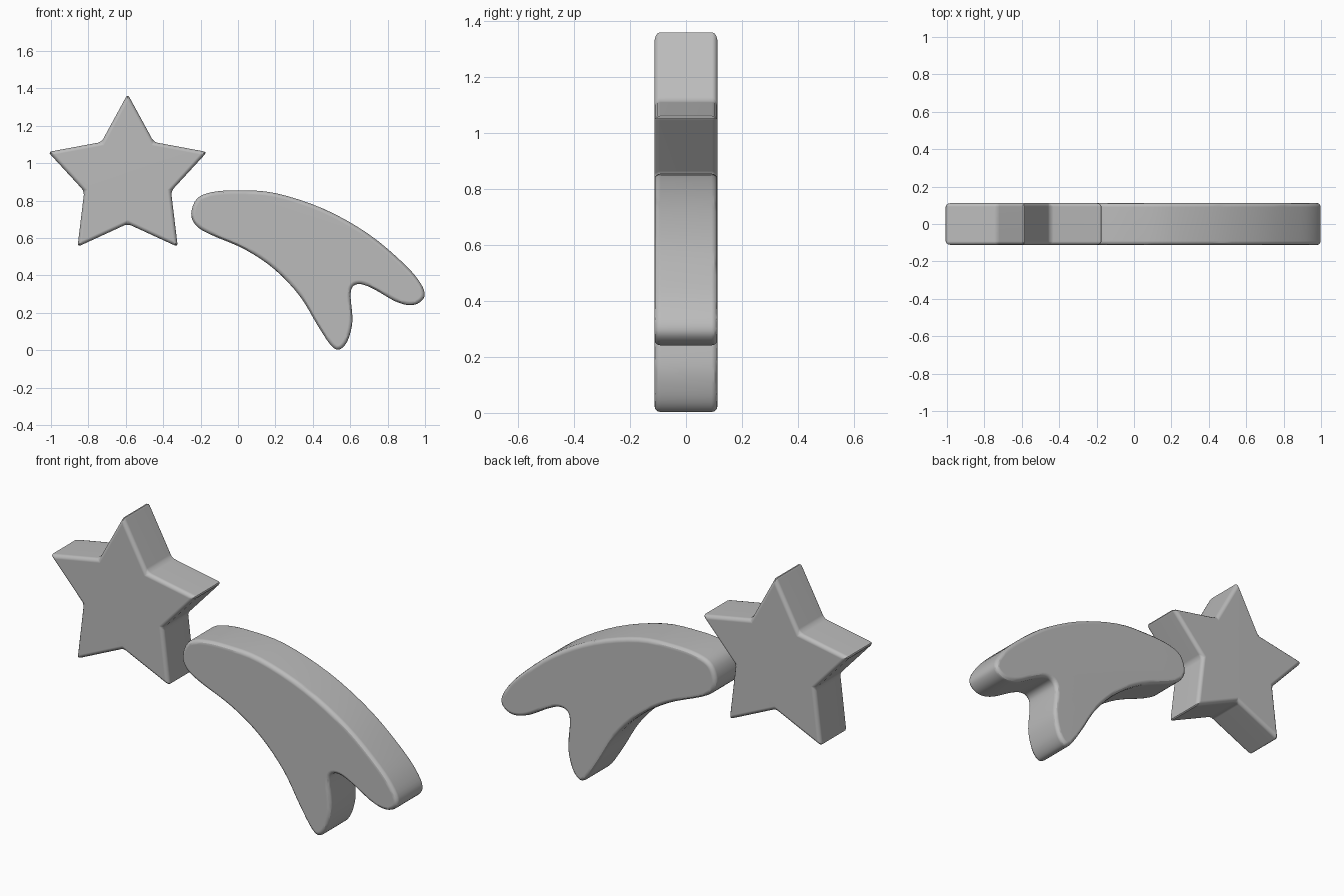
import bpy
import bmesh
from mathutils import Vector

HALF_DEPTH = 0.113
SAMPLES = 4

default_cube = bpy.data.objects.get("Cube")
if default_cube:
    bpy.data.objects.remove(default_cube, do_unlink=True)

grey = bpy.data.materials.new("plain grey")
grey.use_nodes = True
colour = (0.5, 0.5, 0.5, 1.0)
grey.diffuse_color = colour
grey.node_tree.nodes["Principled BSDF"].inputs["Base Color"].default_value = colour


def smooth_loop(points):
    """Closed smooth curve running through every point."""
    pts = [Vector(p) for p in points]
    count = len(pts)
    result = []
    for i in range(count):
        a, b, c, d = (pts[(i + k) % count] for k in (-1, 0, 1, 2))
        for s in range(SAMPLES):
            t = s / SAMPLES
            tangent_in, tangent_out = (c - a) / 2, (d - b) / 2
            result.append(b * (2 * t**3 - 3 * t**2 + 1) + tangent_in * (t**3 - 2 * t**2 + t)
                          + c * (3 * t**2 - 2 * t**3) + tangent_out * (t**3 - t**2))
    return result


def slab(name, outline, bevel, round_corners):
    """Extrude an outline in x and z through the depth and round its rims."""
    bm = bmesh.new()
    front = bm.faces.new([bm.verts.new((x, -HALF_DEPTH, z)) for x, z in outline])
    extruded = bmesh.ops.extrude_face_region(bm, geom=[front], use_keep_orig=True)
    moved = [g for g in extruded["geom"] if isinstance(g, bmesh.types.BMVert)]
    bmesh.ops.translate(bm, verts=moved, vec=(0, 2 * HALF_DEPTH, 0))
    bmesh.ops.recalc_face_normals(bm, faces=bm.faces)
    rims = [e for e in bm.edges
            if round_corners or abs(e.verts[0].co.y - e.verts[1].co.y) < HALF_DEPTH]
    bmesh.ops.bevel(bm, geom=rims, offset=bevel, offset_type='OFFSET', segments=3,
                    profile=0.5, affect='EDGES', clamp_overlap=False)
    bmesh.ops.recalc_face_normals(bm, faces=bm.faces)

    mesh = bpy.data.meshes.new(name)
    bm.to_mesh(mesh)
    bm.free()
    mesh.materials.append(grey)
    obj = bpy.data.objects.new(name, mesh)
    bpy.context.collection.objects.link(obj)
    bpy.ops.object.select_all(action='DESELECT')
    obj.select_set(True)
    bpy.context.view_layer.objects.active = obj
    bpy.ops.object.shade_smooth_by_angle()
    # Keep the broad faces flat next to the rounded rims
    weighted = obj.modifiers.new("flat caps", 'WEIGHTED_NORMAL')
    weighted.keep_sharp = True
    return obj


# Star: right half from top tip to bottom valley, mirrored about its middle
middle = -0.59
half = [(0, 1.37), (0.14, 1.113), (0.425, 1.06), (0.232, 0.85), (0.268, 0.553), (0, 0.676)]
right = [(middle + x, z) for x, z in half]
left = [(middle - x, z) for x, z in reversed(half[1:-1])]
slab("star", right + left, 0.02, True)

# Tail: curved sweep that splits into two rounded lobes
tail = [
    (-0.25, 0.73), (-0.22, 0.81), (-0.14, 0.845), (0, 0.855), (0.2, 0.84),
    (0.46, 0.755), (0.7, 0.62), (0.89, 0.46), (0.975, 0.36), (0.998, 0.295),
    (0.97, 0.255), (0.917, 0.241), (0.84, 0.262), (0.73, 0.325), (0.66, 0.353),
    (0.615, 0.342), (0.602, 0.29), (0.612, 0.165), (0.597, 0.08), (0.57, 0.025),
    (0.532, 0.003), (0.49, 0.035), (0.425, 0.134), (0.33, 0.29), (0.195, 0.433),
    (0.035, 0.54), (-0.15, 0.62), (-0.225, 0.668),
]
slab("tail", smooth_loop(tail), 0.022, False)
